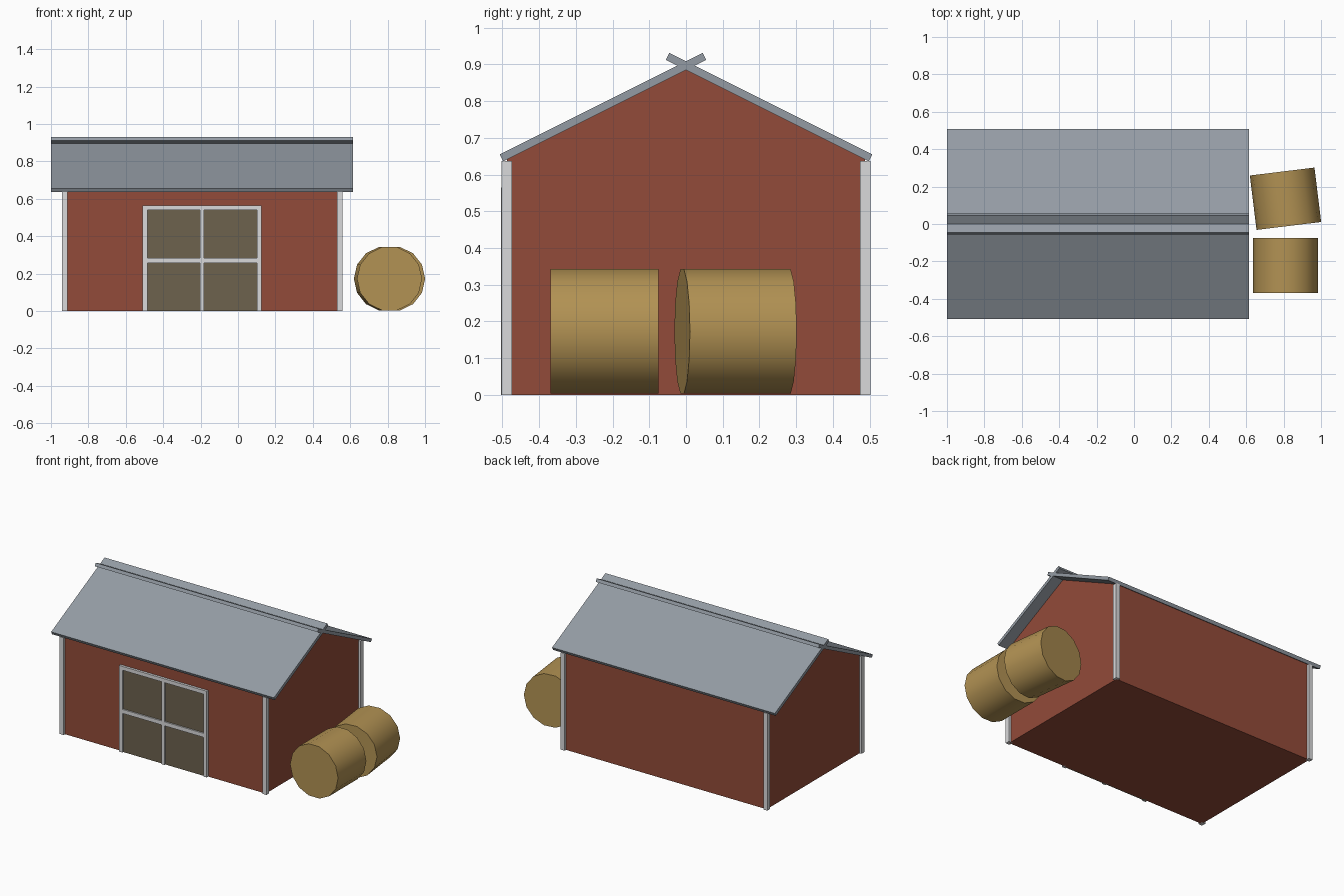
import bpy, bmesh, math
from mathutils import Matrix

if "Cube" in bpy.data.objects:
    bpy.data.objects.remove(bpy.data.objects["Cube"])


def material(name, rgb):
    m = bpy.data.materials.new(name)
    m.diffuse_color = (*rgb, 1)
    m.use_nodes = True
    m.node_tree.nodes["Principled BSDF"].inputs["Base Color"].default_value = m.diffuse_color
    return m


RED = material("barn red", (0.29, 0.07, 0.041))
WHITE = material("trim white", (0.70, 0.70, 0.71))
GREY = material("roof grey", (0.295, 0.33, 0.37))
BROWN = material("door brown", (0.153, 0.122, 0.076))
STRAW = material("hay", (0.445, 0.287, 0.087))

CX = -0.192            # centre of the barn along its length
HALF_L = 0.735         # wall half length
HALF_W = 0.488         # wall half width
APEX = 0.885           # underside of the roof at the ridge


def add_object(name, bm, mat):
    bmesh.ops.recalc_face_normals(bm, faces=bm.faces)
    me = bpy.data.meshes.new(name)
    bm.to_mesh(me)
    bm.free()
    me.materials.append(mat)
    ob = bpy.data.objects.new(name, me)
    bpy.context.collection.objects.link(ob)
    return ob


def box(name, x, y, z, mat):
    """Box from (min, max) pairs."""
    bm = bmesh.new()
    size = [b - a for a, b in (x, y, z)]
    mid = [(a + b) / 2 for a, b in (x, y, z)]
    bmesh.ops.create_cube(bm, size=1, matrix=Matrix.Translation(mid) @ Matrix.Diagonal((*size, 1)))
    return add_object(name, bm, mat)


def prism(name, profile, x0, x1, mat):
    """Extrude a (y, z) profile along x."""
    bm = bmesh.new()
    face = bm.faces.new([bm.verts.new((x0, y, z)) for y, z in profile])
    out = bmesh.ops.extrude_face_region(bm, geom=[face])
    verts = [v for v in out["geom"] if isinstance(v, bmesh.types.BMVert)]
    bmesh.ops.translate(bm, verts=verts, vec=(x1 - x0, 0, 0))
    return add_object(name, bm, mat)


# Barn body with gable ends
eave = APEX - HALF_W * 0.5
prism("barn_walls", [(-HALF_W, 0), (HALF_W, 0), (HALF_W, eave), (0, APEX), (-HALF_W, eave)],
      CX - HALF_L, CX + HALF_L, RED)

# Two roof slabs crossing at the ridge
for side, label in ((1, "front"), (-1, "back")):
    slab = [(-0.498, 0.636), (0.055, 0.9125), (0.0455, 0.9315), (-0.5075, 0.655)]
    prism("roof_" + label, [(y * side, z) for y, z in slab], -1.0, 0.616, GREY)

# Corner posts
P = 0.0145
for sx, lx in ((-1, "left"), (1, "right")):
    for sy, ly in ((-1, "front"), (1, "back")):
        x, y = CX + sx * HALF_L, sy * HALF_W
        box(f"corner_post_{ly}_{lx}", (x - P, x + P), (y - P, y + P), (0, 0.637), WHITE)

# Double door: panel and frame
D, T, TOP = 0.318, 0.025, 0.565
box("door_panel", (CX - D + 0.01, CX + D - 0.01), (-0.495, -0.48), (0, TOP - 0.01), BROWN)
FRAME_Y = (-0.504, -0.48)
for sx, lx in ((-1, "left"), (1, "right")):
    a, b = sorted((CX + sx * D, CX + sx * (D - T)))
    box("door_jamb_" + lx, (a, b), FRAME_Y, (0, TOP), WHITE)
box("door_top", (CX - D + T, CX + D - T), FRAME_Y, (TOP - T, TOP), WHITE)
box("door_middle", (CX - 0.0115, CX + 0.0115), FRAME_Y, (0, TOP - T), WHITE)
for sx, lx in ((-1, "left"), (1, "right")):
    a, b = sorted((CX + sx * 0.0115, CX + sx * (D - T)))
    box("door_crossbar_" + lx, (a, b), FRAME_Y, (0.257, 0.283), WHITE)

# Round hay bales lying on their sides, flat facet down
for label, y, turn in (("front", -0.222, 0), ("back", 0.135, 7)):
    bm = bmesh.new()
    mat = (Matrix.Translation((0.81, y, 0.173)) @ Matrix.Rotation(math.radians(turn), 4, 'Z')
           @ Matrix.Rotation(math.radians(90), 4, 'X')
           @ Matrix.Rotation(math.radians(180 / 14 * 2), 4, 'Z'))
    bmesh.ops.create_cone(bm, cap_ends=True, segments=14, radius1=0.174, radius2=0.174,
                          depth=0.293, matrix=mat)
    # Make sure a flat facet faces the ground
    low = min(v.co.z for v in bm.verts)
    if sum(v.co.z < low + 0.001 for v in bm.verts) < 4:
        c = (0.81, y, 0.173)
        axis = Matrix.Rotation(math.radians(turn), 3, 'Z') @ Matrix.Rotation(0, 3, 'Y')
        spin = axis @ Matrix.Rotation(math.pi / 14, 3, 'Y') @ axis.inverted()
        bmesh.ops.rotate(bm, verts=bm.verts, cent=c, matrix=spin)
    bale = add_object("hay_bale_" + label, bm, STRAW)
    bpy.ops.object.select_all(action='DESELECT')
    bale.select_set(True)
    bpy.context.view_layer.objects.active = bale
    bpy.ops.object.shade_smooth_by_angle(angle=math.radians(30))
